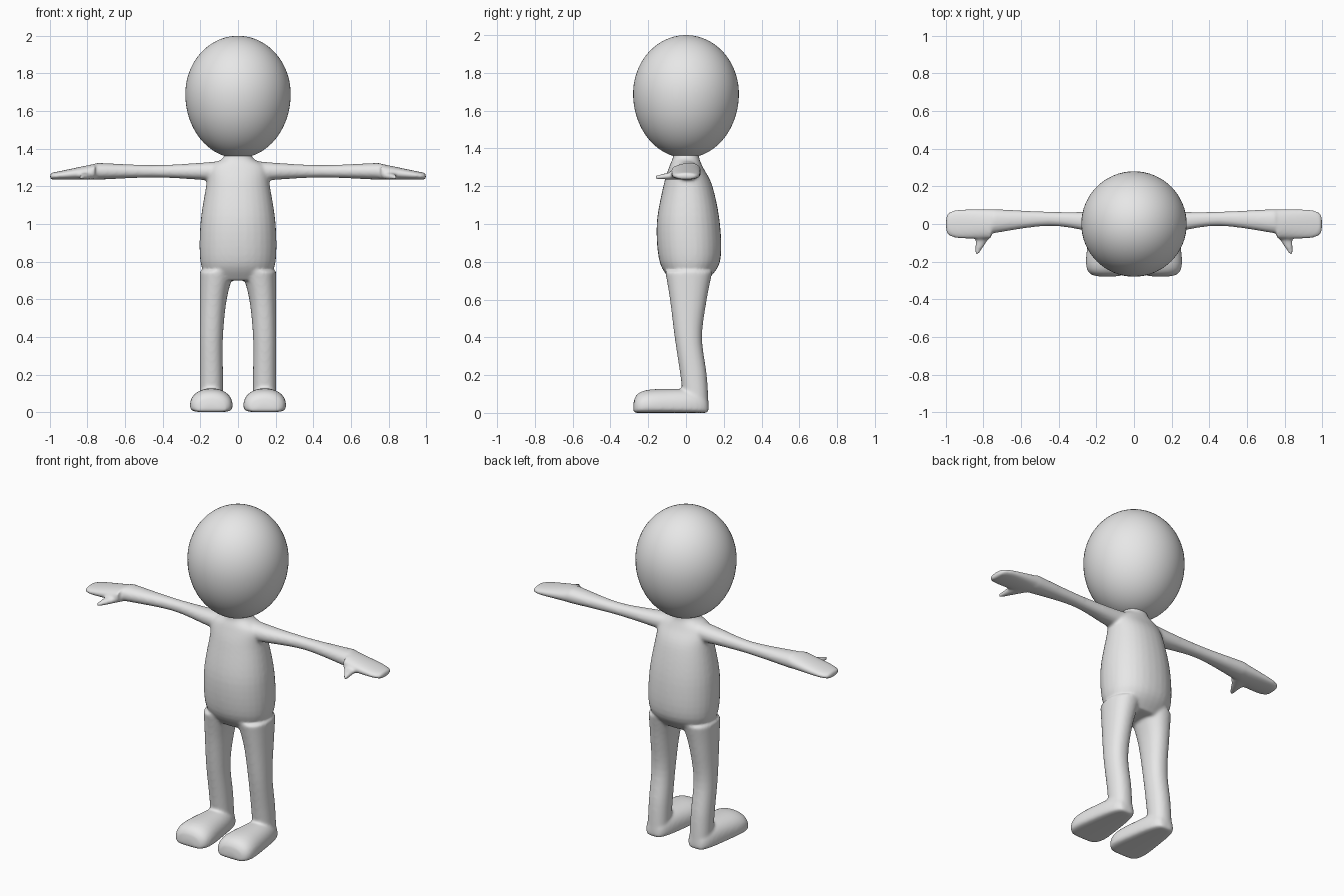
import bpy
import bmesh
from math import cos, sin, pi

cube = bpy.data.objects.get("Cube")
if cube:
    bpy.data.objects.remove(cube, do_unlink=True)

# One plain grey for the whole figure
grey = bpy.data.materials.new("plain grey")
grey.use_nodes = True
colour = (0.8, 0.8, 0.8, 1)
grey.diffuse_color = colour
grey.node_tree.nodes["Principled BSDF"].inputs["Base Color"].default_value = colour


def signed_power(value, power):
    return abs(value) ** power * (1 if value >= 0 else -1)


def rounded(t, square):
    """Half width of a rounded outline: full at t = 0, nothing at t = 1."""
    return (1 - abs(t) ** square) ** (1 / square)


def flowing(keys, steps=5):
    """Fill in sections between the keys along a smooth curve."""
    padded = [keys[0], *keys, keys[-1]]
    result = []
    for before, start, end, after in zip(padded, padded[1:], padded[2:], padded[3:]):
        for step in range(steps):
            t = step / steps
            result.append([
                b + t * ((c - a) / 2 + t * (a - 2.5 * b + 2 * c - d / 2
                                            + t * (3 * (b - c) + d - a) / 2))
                for a, b, c, d in zip(before, start, end, after)])
    result.append(keys[-1])
    return result


def loft(bm, axis, sections, side=1, square=2.2, low_square=2.2, middle=0.5, count=32):
    """Skin rounded sections (position, u low, u high, v low, v high) along an axis."""
    rings = []
    for pos, u_low, u_high, v_low, v_high in sections:
        centre_u = (u_low + u_high) / 2
        centre_v = v_low + (v_high - v_low) * middle
        ring = []
        for i in range(count):
            angle = 2 * pi * i / count
            lower = sin(angle) < 0
            power = 2 / (low_square if lower else square)
            radius_v = centre_v - v_low if lower else v_high - centre_v
            u = centre_u + (u_high - centre_u) * signed_power(cos(angle), power)
            v = centre_v + radius_v * signed_power(sin(angle), power)
            x, y, z = {"x": (pos, u, v), "y": (u, pos, v), "z": (u, v, pos)}[axis]
            ring.append(bm.verts.new((x * side, y, z)))
        rings.append(ring)
    for a, b in zip(rings, rings[1:]):
        for i in range(count):
            j = (i + 1) % count
            bm.faces.new((a[i], a[j], b[j], b[i]))
    bm.faces.new(rings[0])
    bm.faces.new(rings[-1])


def make_object(name, bm):
    bmesh.ops.recalc_face_normals(bm, faces=bm.faces)
    for face in bm.faces:
        face.smooth = True
    mesh = bpy.data.meshes.new(name)
    bm.to_mesh(mesh)
    bm.free()
    mesh.materials.append(grey)
    obj = bpy.data.objects.new(name, mesh)
    bpy.context.collection.objects.link(obj)
    return obj


# Stations from one rounded end to the other, closer together at the ends
stations = [sin(i * pi / 17) for i in range(-8, 9)]

# Torso and neck: height, half width, depth to the front and to the back
torso_keys = [
    (0.7, 0.16, 0.08, 0.11),
    (0.8, 0.2, 0.14, 0.18),
    (1, 0.2, 0.155, 0.18),
    (1.2, 0.17, 0.12, 0.14),
    (1.3, 0.155, 0.09, 0.09),
    (1.35, 0.08, 0.07, 0.07),
    (1.4, 0.07, 0.07, 0.07),
]
torso = [(z, -w, w, -front, back) for z, w, front, back in flowing(torso_keys)]

# Arm: distance out, front and back edge, half thickness about a level line
arm_keys = [
    (0.05, -0.06, 0.07, 0.06),
    (0.2, -0.045, 0.065, 0.045),
    (0.45, -0.01, 0.065, 0.033),
    (0.75, -0.05, 0.08, 0.045),
]
arm = [(x, low, high, 1.28 - r, 1.28 + r) for x, low, high, r in flowing(arm_keys)]

# Hand: a flat mitten with a rounded end and a top that slopes down
hand = []
for t in stations[8:]:
    half = 0.08 * rounded(t, 5)
    hand.append((0.76 + 0.24 * t, -half, half, 1.235, 1.32 - 0.05 * t))

# Thumb: tapers forward and outward from the hand
thumb = []
for step in range(9):
    t = step / 8
    x, half, thick = 0.79 + 0.045 * t, 0.05 - 0.04 * t, 0.025 - 0.014 * t
    z = 1.26 - 0.013 * t
    thumb.append((-0.03 - 0.13 * t, x - half, x + half, z - thick, z + thick))

# Leg: height, inner edge, front and back; the outer edge is straight
leg_keys = [
    (0.04, 0.08, -0.01, 0.12),
    (0.2, 0.08, -0.03, 0.11),
    (0.4, 0.08, -0.06, 0.085),
    (0.6, 0.06, -0.085, 0.11),
    (0.75, 0.02, -0.11, 0.14),
]
leg = [(z, inner, 0.203, front, back) for z, inner, front, back in flowing(leg_keys)]

# Foot: rounded outline, broader at the toe, with a flat sole
foot = []
for t in stations:
    end = rounded(t, 4)
    half = (0.1 - 0.03 * t) * end
    foot.append((-0.08 + 0.2 * t, 0.142 - half, 0.142 + half, 0, 0.127 * end))

# Body: overlapping lofts fused into one soft skin
bm = bmesh.new()
loft(bm, "z", torso)
for side in (1, -1):
    loft(bm, "x", arm, side)
    loft(bm, "x", hand, side)
    loft(bm, "y", thumb, side)
    loft(bm, "z", leg, side)
    loft(bm, "y", foot, side, low_square=4, middle=0.3)
body = make_object("body", bm)
fuse = body.modifiers.new("fuse", "REMESH")
fuse.mode = "VOXEL"
fuse.voxel_size = 0.008
fuse.use_smooth_shade = True
soften = body.modifiers.new("soften", "SMOOTH")
soften.factor = 0.5
soften.iterations = 10

# Head: a sphere stretched into an egg, longer below its widest point
bm = bmesh.new()
bmesh.ops.create_uvsphere(bm, u_segments=64, v_segments=40, radius=1)
for v in bm.verts:
    v.co.x *= 0.28
    v.co.y *= 0.28
    v.co.z = 1.69 + v.co.z * (0.31 if v.co.z > 0 else 0.34)
make_object("head", bm)
